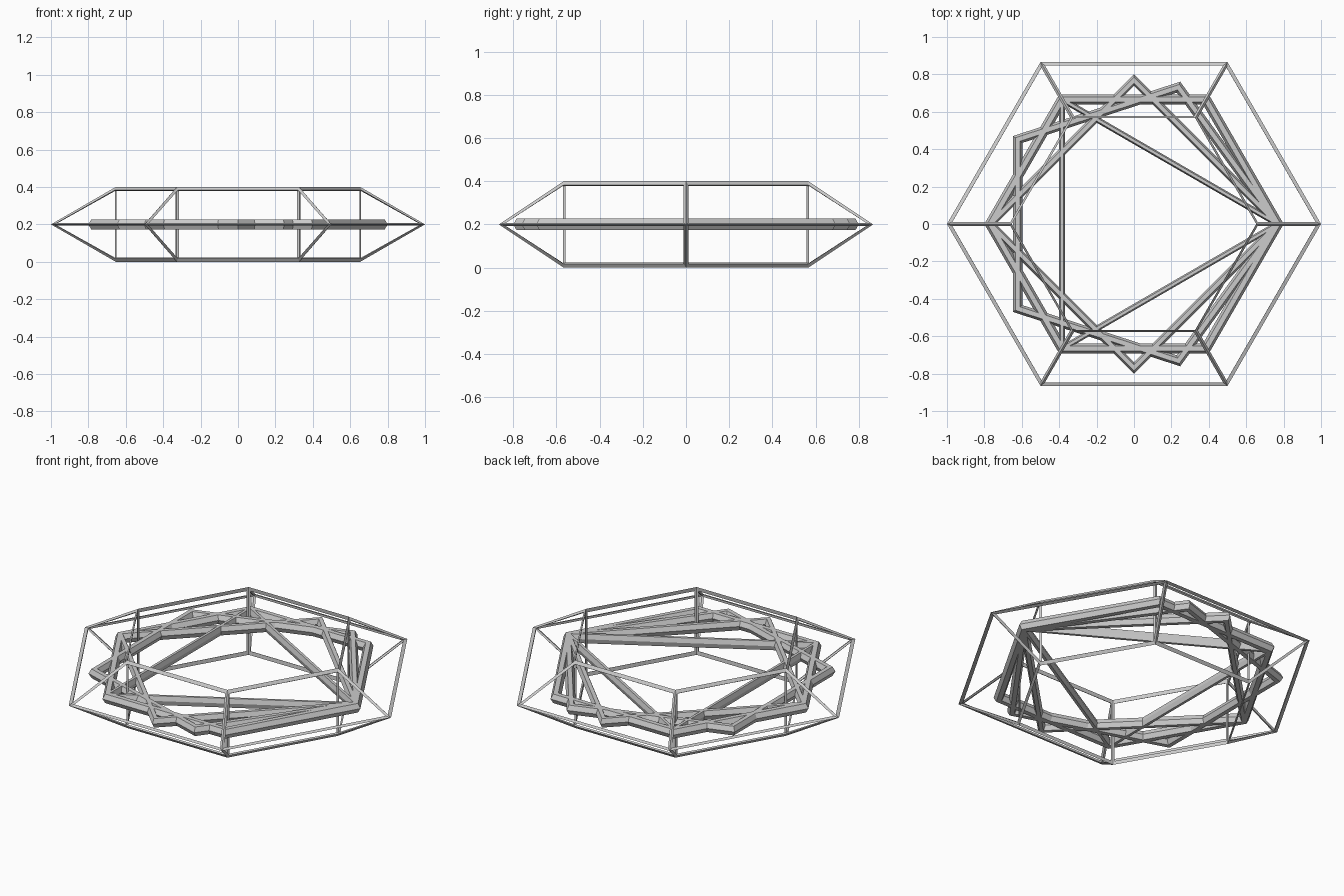
import bpy

if "Cube" in bpy.data.objects:
    bpy.data.objects.remove(bpy.data.objects["Cube"])


def ring(name, sides, section_sides, radius, tube):
    """Low-poly ring lying flat at mid height, one corner pointing along +x."""
    bpy.ops.mesh.primitive_torus_add(
        major_segments=sides, minor_segments=section_sides,
        major_radius=radius, minor_radius=tube, location=(0, 0, 0.2))
    ob = bpy.context.object
    ob.name = name
    return ob


# Outer six-sided cage: triangular section, edges turned into struts inward
cage = ring("outer_cage", 6, 3, 0.769, 0.231)
wire = cage.modifiers.new("struts", 'WIREFRAME')
wire.thickness = 0.023
wire.offset = -1

# Nested flat rings with three to six sides, sharing one corner
for sides, label in ((3, "triangle"), (4, "square"), (5, "pentagon"), (6, "hexagon")):
    ring(label + "_ring", sides, 6, 0.769, 0.031)
